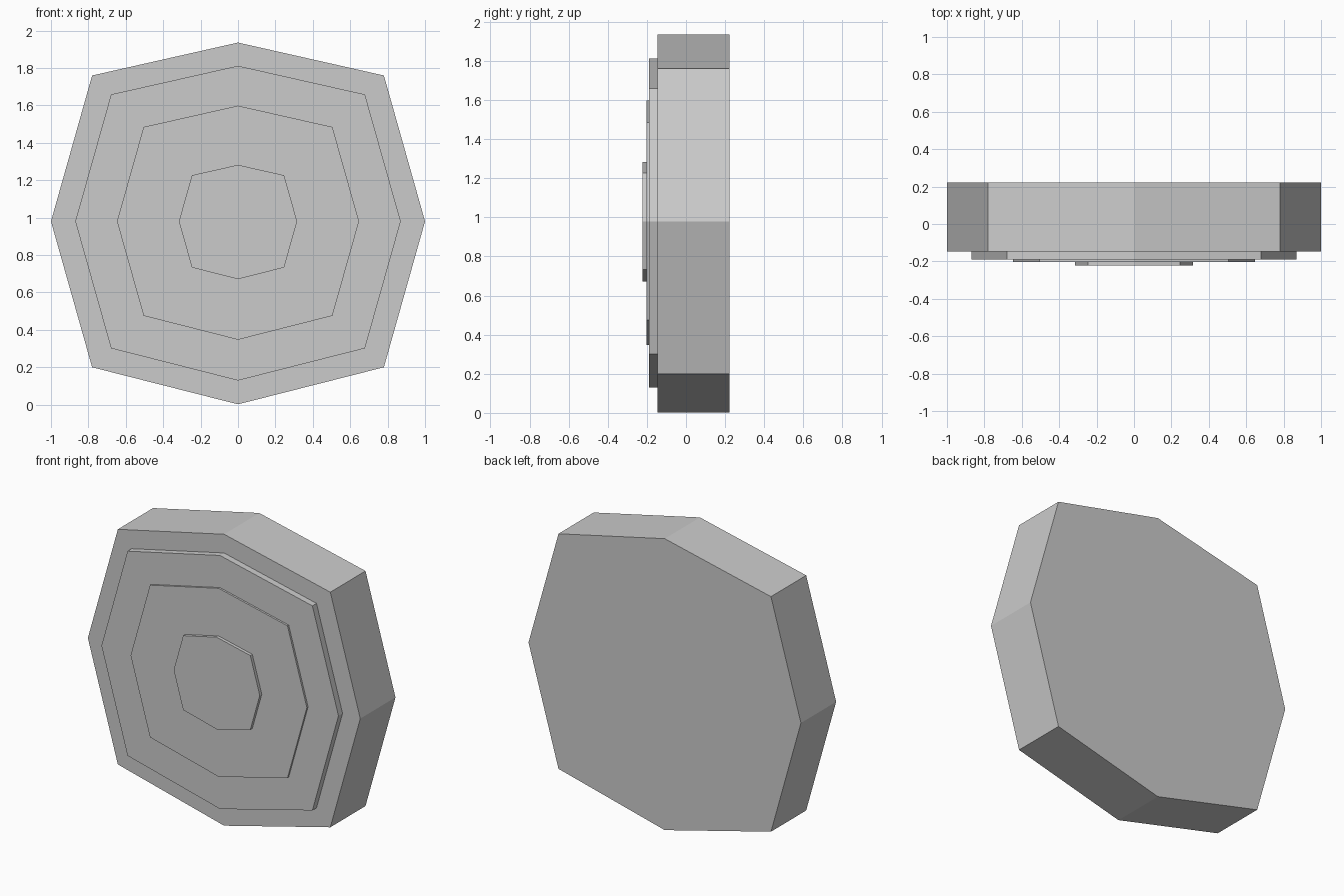
import bpy
import bmesh

cube = bpy.data.objects.get("Cube")
if cube:
    bpy.data.objects.remove(cube)

GREY = (0.6, 0.6, 0.6, 1.0)
grey = bpy.data.materials.new("plain_grey")
grey.use_nodes = True
grey.diffuse_color = GREY
grey.node_tree.nodes["Principled BSDF"].inputs["Base Color"].default_value = GREY

# Slightly uneven octagon shared by every tier, as (x, z) about the centre
CENTRE_Z = 0.98
OUTLINE = [(1, 0), (0.78, 0.78), (0, 0.956), (-0.78, 0.78),
           (-1, 0), (-0.78, -0.78), (0, -0.978), (0.78, -0.78)]


def tier(name, scale, front, back):
    """Octagonal slab between two depths."""
    bm = bmesh.new()
    ring = [bm.verts.new((x * scale, front, CENTRE_Z + z * scale)) for x, z in OUTLINE]
    face = bm.faces.new(ring)
    # Extrude a copy backwards, keeping the front cap
    result = bmesh.ops.extrude_face_region(bm, geom=[face], use_keep_orig=True)
    moved = [v for v in result["geom"] if isinstance(v, bmesh.types.BMVert)]
    bmesh.ops.translate(bm, verts=moved, vec=(0, back - front, 0))
    bmesh.ops.recalc_face_normals(bm, faces=bm.faces)
    mesh = bpy.data.meshes.new(name)
    bm.to_mesh(mesh)
    bm.free()
    mesh.materials.append(grey)
    obj = bpy.data.objects.new(name, mesh)
    bpy.context.collection.objects.link(obj)


# Thick body with three thin stepped plates on its front
tier("body", 1.0, -0.146, 0.223)
tier("outer_plate", 0.87, -0.189, -0.146)
tier("middle_plate", 0.647, -0.202, -0.189)
tier("centre_plate", 0.316, -0.223, -0.202)
